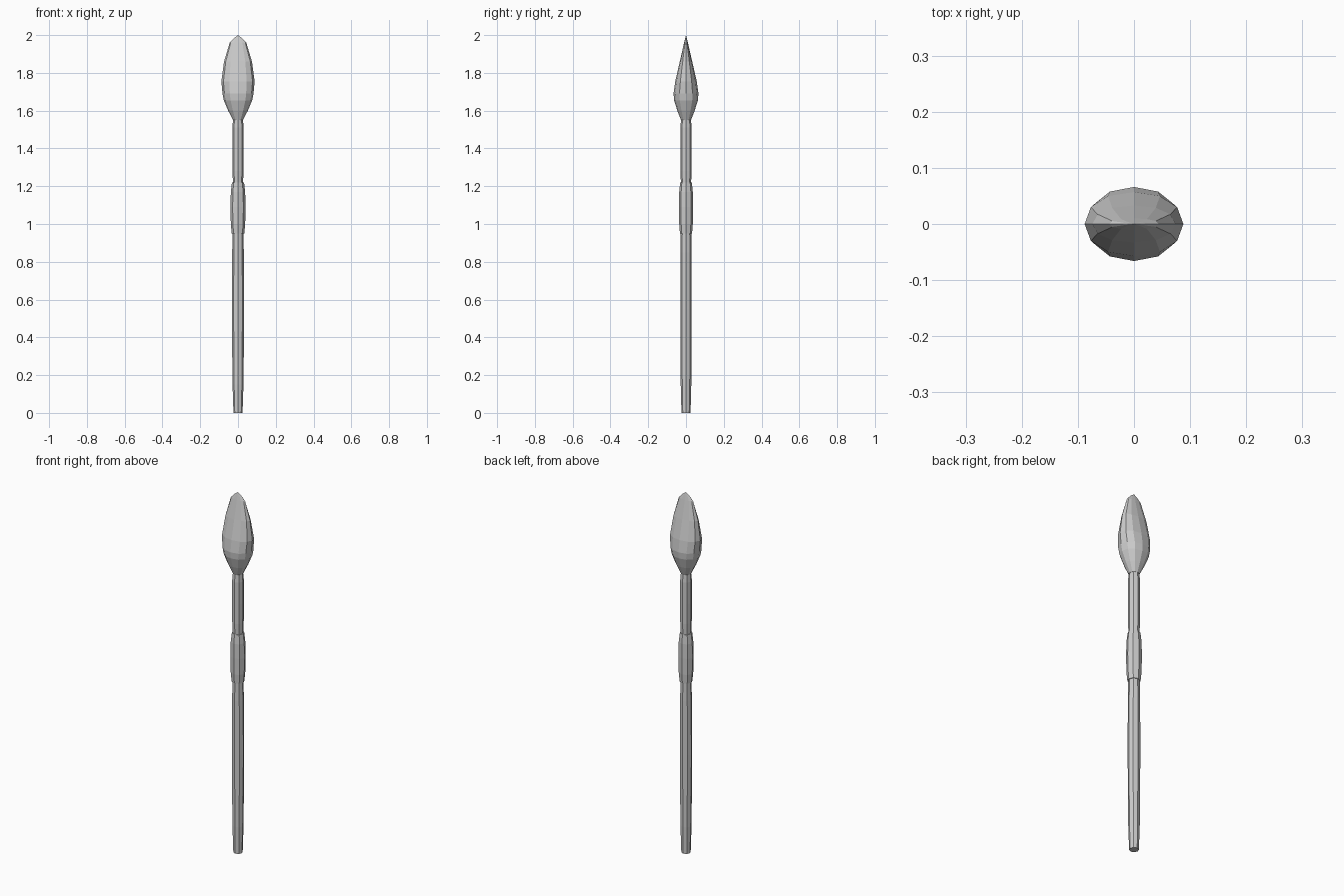
import bpy, bmesh, math

if "Cube" in bpy.data.objects:
    bpy.data.objects.remove(bpy.data.objects["Cube"])


def loft(name, rings, sides, power=1.0):
    """Skin a stack of (z, half_width_x, half_width_y) rings; zero width makes a point."""
    bm = bmesh.new()
    loops = []
    for z, rx, ry in rings:
        if rx == 0:
            loops.append([bm.verts.new((0, 0, z))] * sides)
            continue
        loop = []
        for i in range(sides):
            a = 2 * math.pi * i / sides
            c, s = math.cos(a), math.sin(a)
            x = math.copysign(abs(c) ** power, c) * rx
            y = math.copysign(abs(s) ** power, s) * ry
            loop.append(bm.verts.new((x, y, z)))
        loops.append(loop)
    for lo, hi in zip(loops, loops[1:]):
        for i in range(sides):
            j = (i + 1) % sides
            quad = [lo[i], lo[j], hi[j], hi[i]]
            bm.faces.new(list(dict.fromkeys(quad)))
    for loop in (loops[0], loops[-1]):
        if len(set(loop)) > 1:
            bm.faces.new(loop)
    bmesh.ops.recalc_face_normals(bm, faces=bm.faces)
    mesh = bpy.data.meshes.new(name)
    bm.to_mesh(mesh)
    bm.free()
    obj = bpy.data.objects.new(name, mesh)
    bpy.context.collection.objects.link(obj)
    return obj


# lower shaft, tapered at the foot
loft("lower_shaft", [(0, .024, .024), (.15, .029, .028), (.55, .033, .029),
                     (.85, .031, .029), (.95, .028, .028)], 8)

# swollen grip
loft("grip", [(.95, .033, .032), (1.0, .038, .036), (1.09, .040, .037),
              (1.17, .038, .036), (1.22, .032, .031)], 8)

# upper shaft
loft("upper_shaft", [(1.22, .027, .027), (1.28, .029, .030), (1.39, .030, .030),
                     (1.51, .030, .030), (1.555, .026, .026)], 8)

# leaf-shaped head, wide from the front and thin towards the tip
loft("spear_head", [(1.55, .026, .026), (1.60, .052, .046), (1.655, .075, .063),
                    (1.69, .082, .066), (1.755, .088, .057), (1.86, .074, .033),
                    (1.96, .044, .010), (1.985, .020, .004), (2.0, 0, 0)], 12, .93)
